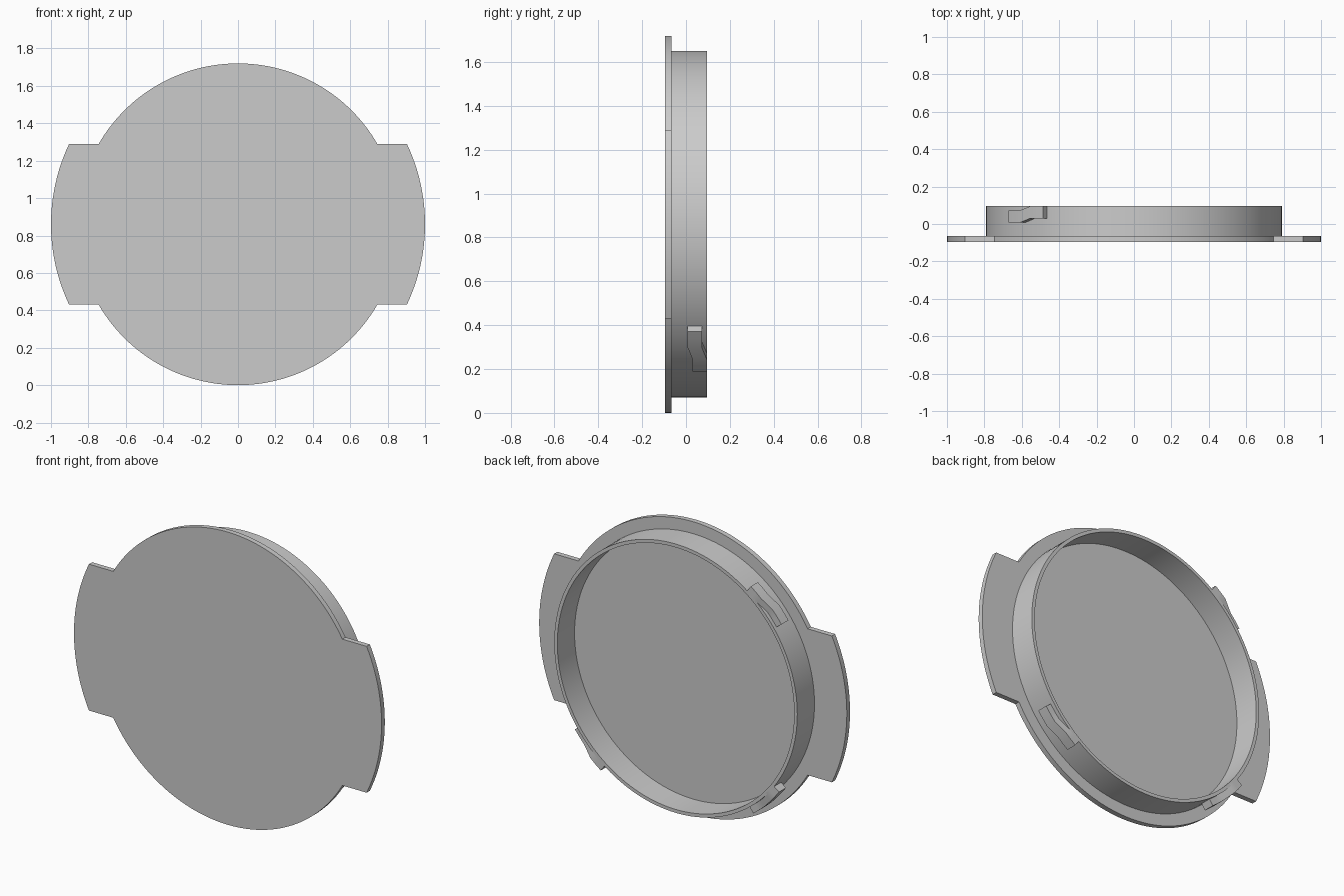
import bpy
import bmesh
from math import sin, cos, pi, radians, sqrt, asin

if "Cube" in bpy.data.objects:
    bpy.data.objects.remove(bpy.data.objects["Cube"])

CENTRE_Z = 0.86
FRONT, STEP, BACK = -0.095, -0.065, 0.095
DISC_R, TAB_R, TAB_HALF = 0.86, 1.0, 0.43
RING_R, RING_IN, LUG_R = 0.79, 0.77, 0.83

grey = bpy.data.materials.new("plain grey")
grey.use_nodes = True
colour = (0.6, 0.6, 0.6, 1)
grey.diffuse_color = colour
grey.node_tree.nodes["Principled BSDF"].inputs["Base Color"].default_value = colour


def finish(name, bm):
    bmesh.ops.recalc_face_normals(bm, faces=bm.faces)
    mesh = bpy.data.meshes.new(name)
    bm.to_mesh(mesh)
    bm.free()
    mesh.materials.append(grey)
    ob = bpy.data.objects.new(name, mesh)
    ob.location.z = CENTRE_Z
    bpy.context.collection.objects.link(ob)
    bpy.ops.object.select_all(action='DESELECT')
    ob.select_set(True)
    bpy.context.view_layer.objects.active = ob
    bpy.ops.object.shade_smooth_by_angle(angle=radians(25))
    return ob


def arc(radius, start, end, steps):
    return [(radius * cos(start + (end - start) * i / steps),
             radius * sin(start + (end - start) * i / steps))
            for i in range(steps + 1)]


def sweep(bm, sections, closed=False):
    """Join matching loops of points with quads, capping open ends."""
    loops = [[bm.verts.new(p) for p in s] for s in sections]
    n = len(loops[0])
    pairs = list(zip(loops, loops[1:]))
    if closed:
        pairs.append((loops[-1], loops[0]))
    else:
        bm.faces.new(loops[0])
        bm.faces.new(loops[-1])
    for a, b in pairs:
        for i in range(n):
            j = (i + 1) % n
            bm.faces.new((a[i], a[j], b[j], b[i]))


# Cover plate: round disc with a wider arc tab on each side
tab = asin(TAB_HALF / TAB_R)
notch = asin(TAB_HALF / DISC_R)
outline = (arc(TAB_R, -tab, tab, 24) + arc(DISC_R, notch, pi - notch, 64)
           + arc(TAB_R, pi - tab, pi + tab, 24)
           + arc(DISC_R, pi + notch, 2 * pi - notch, 64))
bm = bmesh.new()
sweep(bm, [[(x, y, z) for x, z in outline] for y in (FRONT, STEP)])
finish("cover_plate", bm)

# Thin raised ring on the back of the plate
bm = bmesh.new()
profile = [(RING_IN, STEP), (RING_R, STEP), (RING_R, BACK), (RING_IN, BACK)]
count = 144
sweep(bm, [[(r * cos(2 * pi * i / count), y, r * sin(2 * pi * i / count))
            for r, y in profile] for i in range(count)], closed=True)
finish("locking_ring", bm)

# Three stepped lugs on the outside of the ring
for label, middle in (("upper_right", 135), ("lower_right", 225), ("lower_left", 315)):
    stations = [(-9, 0.03), (-6, 0.03), (-3, 0.03), (2.5, 0.007), (6, 0.007), (9, 0.007)]
    sections = []
    for offset, low in stations:
        a = radians(middle + offset)
        high = low + 0.065
        sections.append([(r * cos(a), y, r * sin(a)) for r, y in
                         ((RING_R - 0.01, low), (LUG_R, low),
                          (LUG_R, high), (RING_R - 0.01, high))])
    bm = bmesh.new()
    sweep(bm, sections)
    finish("lug_" + label, bm)
